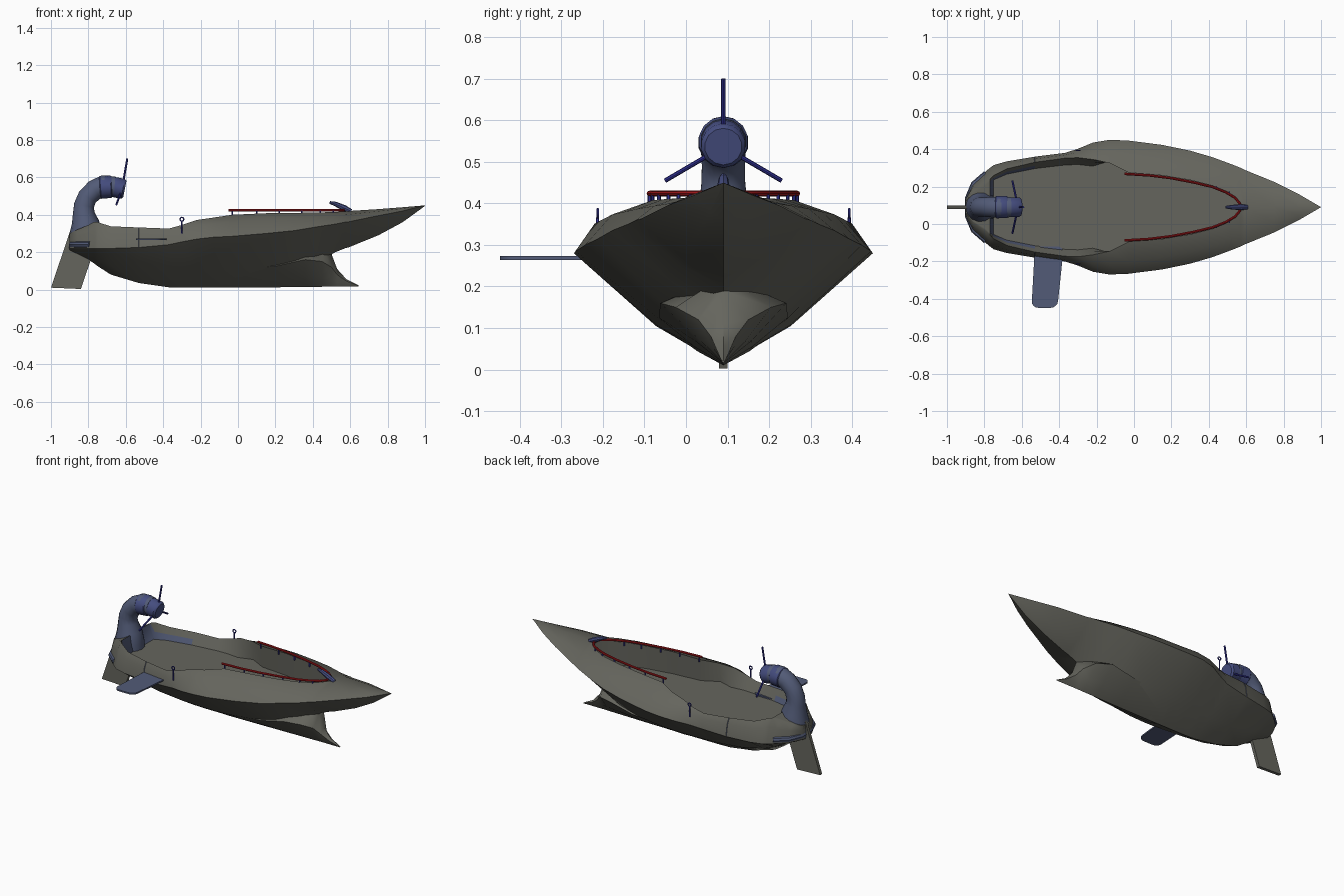
import bpy, bmesh
from math import sin, cos, pi, radians
from mathutils import Vector

cube = bpy.data.objects.get("Cube")
if cube:
    bpy.data.objects.remove(cube, do_unlink=True)

MID = 0.09  # boat centreline in y


def material(name, rgb):
    m = bpy.data.materials.new(name)
    m.use_nodes = True
    m.diffuse_color = (*rgb, 1)
    m.node_tree.nodes["Principled BSDF"].inputs["Base Color"].default_value = (*rgb, 1)
    return m


OLIVE = material("olive grey", (0.13, 0.13, 0.11))
SLATE = material("slate blue", (0.085, 0.105, 0.185))
STEEL = material("mid blue", (0.06, 0.075, 0.215))
BLUE = material("deep blue", (0.03, 0.03, 0.29))
RED = material("rail red", (0.40, 0.01, 0.012))


def finish(name, bm, mats, angle=35):
    bmesh.ops.remove_doubles(bm, verts=bm.verts, dist=0.0005)
    bmesh.ops.recalc_face_normals(bm, faces=bm.faces)
    mesh = bpy.data.meshes.new(name)
    bm.to_mesh(mesh)
    bm.free()
    for m in mats:
        mesh.materials.append(m)
    ob = bpy.data.objects.new(name, mesh)
    bpy.context.collection.objects.link(ob)
    bpy.ops.object.select_all(action="DESELECT")
    ob.select_set(True)
    bpy.context.view_layer.objects.active = ob
    bpy.ops.object.shade_smooth_by_angle(angle=radians(angle))
    return ob


def loft(bm, rings, pick=lambda i, x: 0):
    """Skin closed rings and cap both ends; pick gives the material index."""
    rows = [[bm.verts.new(p) for p in ring] for ring in rings]
    n = len(rows[0])
    for a, b in zip(rows, rows[1:]):
        for i in range(n):
            j = (i + 1) % n
            f = bm.faces.new((a[i], a[j], b[j], b[i]))
            f.material_index = pick(i, b[i].co.x)
    for end in (rows[0], rows[-1]):
        bm.faces.new(end)


def tube(name, path, radii, mat, up=(0, 0, 1), sides=10):
    path = [Vector(p) for p in path]
    if not isinstance(radii, (list, tuple)):
        radii = [radii] * len(path)
    rings = []
    for i, p in enumerate(path):
        d = (path[min(i + 1, len(path) - 1)] - path[max(i - 1, 0)]).normalized()
        u = d.cross(Vector(up)).normalized()
        v = u.cross(d)
        rings.append([p + radii[i] * (u * cos(2 * pi * k / sides) + v * sin(2 * pi * k / sides))
                      for k in range(sides)])
    bm = bmesh.new()
    loft(bm, rings)
    return finish(name, bm, [mat], 40)


def plate(name, outline, offset, mat, bevel=0.0):
    """Extrude a flat outline by an offset vector."""
    bm = bmesh.new()
    face = bm.faces.new([bm.verts.new(p) for p in outline])
    if bevel:
        bmesh.ops.bevel(bm, geom=bm.verts[:], offset=bevel, segments=4,
                        affect="VERTICES", profile=0.5)
        face = bm.faces[:][0]
    new = bmesh.ops.extrude_face_region(bm, geom=[face], use_keep_orig=True)["geom"]
    bmesh.ops.translate(bm, vec=offset, verts=[g for g in new if isinstance(g, bmesh.types.BMVert)])
    return finish(name, bm, [mat], 30)


def mix(a, b, t):
    return a + (b - a) * t


# Hull stations: x, keel z, half beam, beam z, inner rim half width, rim z
STATIONS = [
    (-.90, .21, .05, .22, .03, .30), (-.86, .19, .13, .22, .08, .32),
    (-.80, .16, .185, .22, .12, .345), (-.77, .14, .21, .22, .15, .362),
    (-.75, .125, .225, .22, .17, .36), (-.68, .08, .245, .22, .205, .338),
    (-.53, .035, .27, .225, .24, .332), (-.37, .012, .29, .24, .262, .326),
    (-.30, .01, .312, .255, .265, .345), (-.22, .01, .345, .27, .255, .372),
    (-.13, .01, .36, .28, .235, .385), (-.03, .01, .356, .285, .185, .40),
    (.15, .02, .333, .30, .17, .408), (.30, .06, .302, .315, .145, .41),
    (.42, .14, .267, .335, .115, .412), (.52, .20, .23, .35, .07, .415),
    (.57, .22, .21, .36, .02, .418), (.59, .225, .20, .362, 0, .42),
    (.75, .29, .135, .395, 0, .43), (.88, .36, .07, .42, 0, .44),
    (1.0, .447, 0, .45, 0, .45)]


def hull_ring(x, keel, beam, beam_z, rim, rim_z):
    deck = 0.265 if -0.76 < x < 0.58 else rim_z
    spread = 0.86 if x < -0.2 else 1.05
    half = [(0.45 * beam, mix(keel, beam_z, 0.35)), (beam, beam_z),
            (mix(beam, rim, 0.4), mix(beam_z, rim_z, 0.68)), (rim, rim_z),
            (mix(rim, rim * spread, 0.55), mix(rim_z, deck, 0.55)), (rim * spread, deck)]
    left = [(x, MID + y, z) for y, z in half]
    right = [(x, MID - y, z) for y, z in reversed(half)]
    return [(x, MID, keel)] + left + right


def stern_lining(i, x):
    """Slate on the foot of the stern wall and on the transom step."""
    last = 7 if x < -0.74 else 5
    return 1 if -0.76 < x < -0.5 and (5 <= i <= last or i == 7) else 0


# Hull with sunken deck
bm = bmesh.new()
loft(bm, [hull_ring(*s) for s in STATIONS], stern_lining)
finish("hull", bm, [OLIVE, SLATE], 48)

# Plough-shaped keel ram: x, half width, side z, top z, keel z
RAM = [(-.10, .14, .10, .15, .01), (.20, .155, .125, .2, .012), (.36, .152, .16, .225, .014),
       (.45, .115, .15, .225, .015), (.50, .06, .12, .19, .016), (.53, .03, .08, .11, .016),
       (.58, .015, .045, .055, .016), (.645, .004, .02, .022, .016)]
bm = bmesh.new()
loft(bm, [[(x, MID, lo), (x, MID + .45 * w, mix(lo, side, .38)), (x, MID + w, side), (x, MID, top),
           (x, MID - w, side), (x, MID - .45 * w, mix(lo, side, .38))] for x, w, side, top, lo in RAM])
finish("keel_ram", bm, [OLIVE], 50)

# Rudder blade
plate("rudder", [(-1, MID - .01, .01), (-.84, MID - .01, .003), (-.78, MID - .01, .18),
                 (-.80, MID - .01, .28), (-.895, MID - .01, .32)], (0, .02, 0), OLIVE)

# Curved stern neck with collar and nozzle
tube("stern_neck", [(-.815, MID, .22), (-.815, MID, .30), (-.815, MID, .36), (-.825, MID, .41),
                    (-.823, MID, .45), (-.805, MID, .495), (-.765, MID, .533), (-.72, MID, .554),
                    (-.66, MID, .549)],
     [.09, .086, .073, .058, .054, .053, .055, .057, .055], SLATE, (0, 1, 0), 14)
tube("neck_collar", [(-.745, MID, .545), (-.735, MID, .546), (-.68, MID, .55), (-.67, MID, .55)],
     [.05, .061, .06, .05], STEEL, (0, 1, 0), 14)
tube("nozzle", [(-.675, MID, .549), (-.67, MID, .549), (-.615, MID, .539), (-.605, MID, .537)],
     [.045, .054, .054, .045], STEEL, (0, 1, 0), 14)

# Low band around the outside of the stern, where the neck is seated
HALF_BAND = [(-.79, .178), (-.855, .122), (-.887, .045)]
tube("stern_band", [(x, MID + y, .24) for x, y in HALF_BAND]
     + [(x, MID - y, .24) for x, y in reversed(HALF_BAND)], .018, SLATE, sides=8)

# Three spokes around the nozzle
for name, y, z, x in (("top", 0, .70, -.592), ("left", .14, .455, -.65), ("right", -.14, .455, -.65)):
    tube(name + "_spoke", [(-.62, MID, .537), (x, MID + y, z)], .0055, BLUE, (1, 0, 0), 8)

# Side paddle board
plate("side_paddle", [(-.53, -.12, .264), (-.375, -.12, .264), (-.41, -.448, .264),
                      (-.548, -.448, .264)], (0, 0, .009), SLATE, .035)

# Bow hand rail and its posts
SIDE = [(-.05, .178), (.08, .17), (.20, .155), (.32, .132), (.42, .108), (.49, .08), (.54, .05), (.565, .02)]
path = [(x, MID + y, .424) for x, y in SIDE] + [(x, MID - y, .424) for x, y in reversed(SIDE)]
tube("bow_rail", path, .0068, RED, sides=8)
for sign, label in ((1, "left"), (-1, "right")):
    for n, (x, y) in enumerate(SIDE[:6]):
        tube(f"{label}_rail_post_{n + 1}", [(x + .02, MID + sign * y, .39), (x + .02, MID + sign * y, .422)],
             .0045, BLUE, (1, 0, 0), 6)
    # Oar pin with a ring head
    y = MID + sign * .303
    tube(label + "_pin", [(-.30, y, .30), (-.30, y, .366)], .004, BLUE, (1, 0, 0), 6)
    tube(label + "_pin_ring", [(-.30 + .01 * sin(k * pi / 6), y, .376 - .01 * cos(k * pi / 6))
                               for k in range(13)], .0035, BLUE, (0, 1, 0), 6)
    # Thin gate seam in the bulwark
    tube(label + "_gate_seam", [(-.53, MID + sign * .27, .225), (-.53, MID + sign * .258, .298),
                                (-.53, MID + sign * .24, .332)], .002, SLATE, (1, 0, 0), 4)

# Bow cleat at the rail tip
tube("bow_cleat", [(.49, MID, .466), (.52, MID, .458), (.57, MID, .435), (.605, MID, .418)],
     [.007, .012, .016, .012], STEEL, (0, 1, 0), 8)
